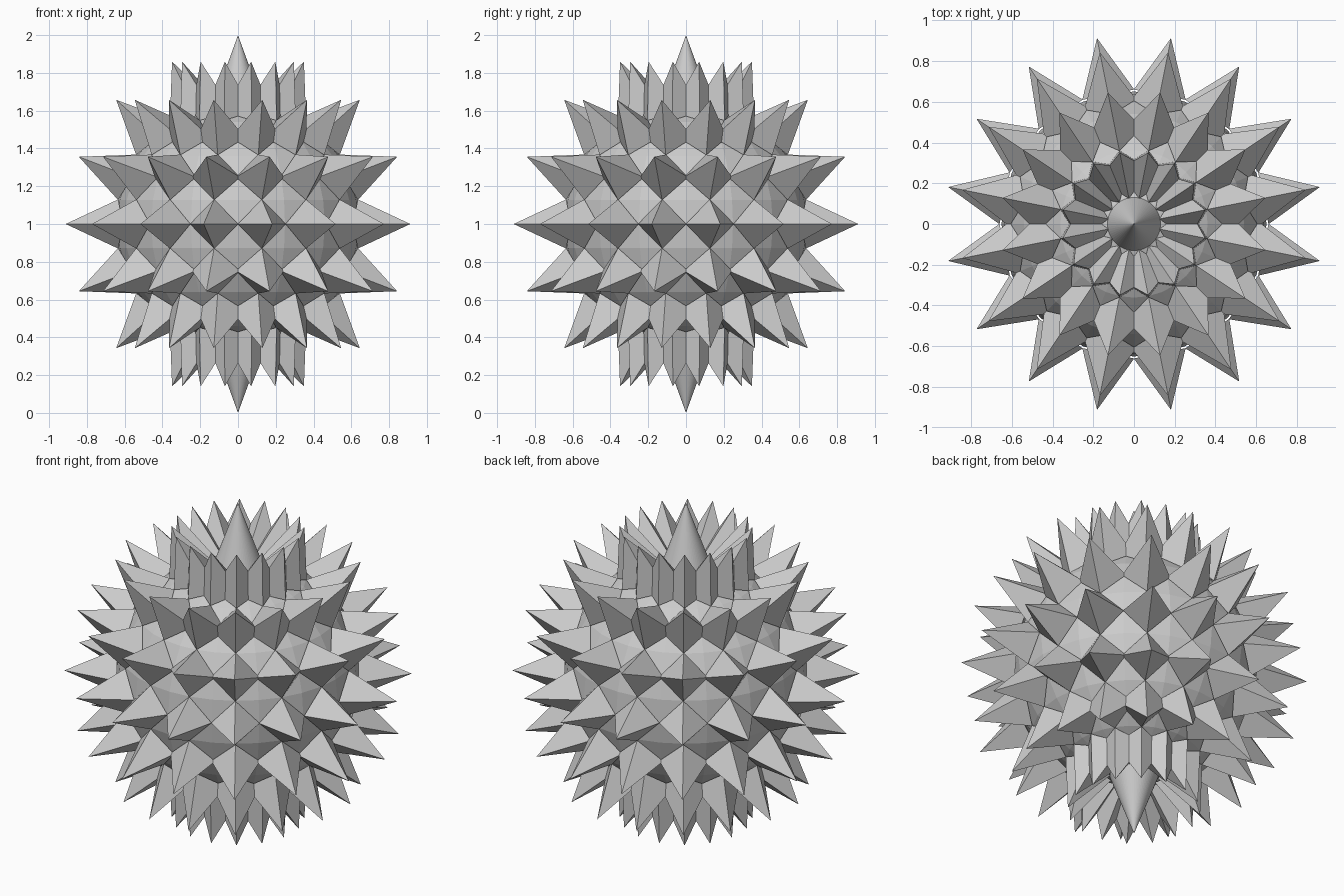
import bpy, math
from mathutils import Vector, Matrix

if "Cube" in bpy.data.objects:
    bpy.data.objects.remove(bpy.data.objects["Cube"])

CENTER = Vector((0, 0, 1))
BASE_R = 0.13      # spike base radius
BASE_D = 0.647     # distance of spike bases from the centre
TIP_D = 0.93       # distance of ordinary spike tips
STEP = math.radians(22.5)


def spike(name, direction, sides, base, tip, mesh=None):
    """Pointed cone along a direction; shares its mesh when one is given."""
    rot = direction.to_track_quat('Z', 'Y').to_matrix().to_4x4()
    if mesh is None:
        bpy.ops.mesh.primitive_cone_add(vertices=sides, radius1=BASE_R, radius2=0, depth=tip - base)
        ob = bpy.context.object
    else:
        ob = bpy.data.objects.new(name, mesh)
        bpy.context.collection.objects.link(ob)
    ob.name = name
    ob.matrix_world = Matrix.Translation(CENTER + direction * (base + tip) / 2) @ rot
    return ob


# Faceted ball
bpy.ops.mesh.primitive_uv_sphere_add(segments=32, ring_count=16, radius=0.65, location=CENTER)
bpy.context.object.name = "ball"

# Seven rings of sixteen four-sided spikes
shared = None
for row in range(-3, 4):
    lat = row * STEP
    for k in range(16):
        az = (k + 0.5) * STEP
        d = Vector((math.cos(lat) * math.cos(az), math.cos(lat) * math.sin(az), math.sin(lat)))
        ob = spike(f"spike_row{row + 4}_{k + 1}", d, 4, BASE_D, TIP_D, shared)
        shared = ob.data

# Longer round spikes at the poles
for name, z in (("top_spike", 1), ("bottom_spike", -1)):
    spike(name, Vector((0, 0, z)), 64, 0.642, 1.0)
